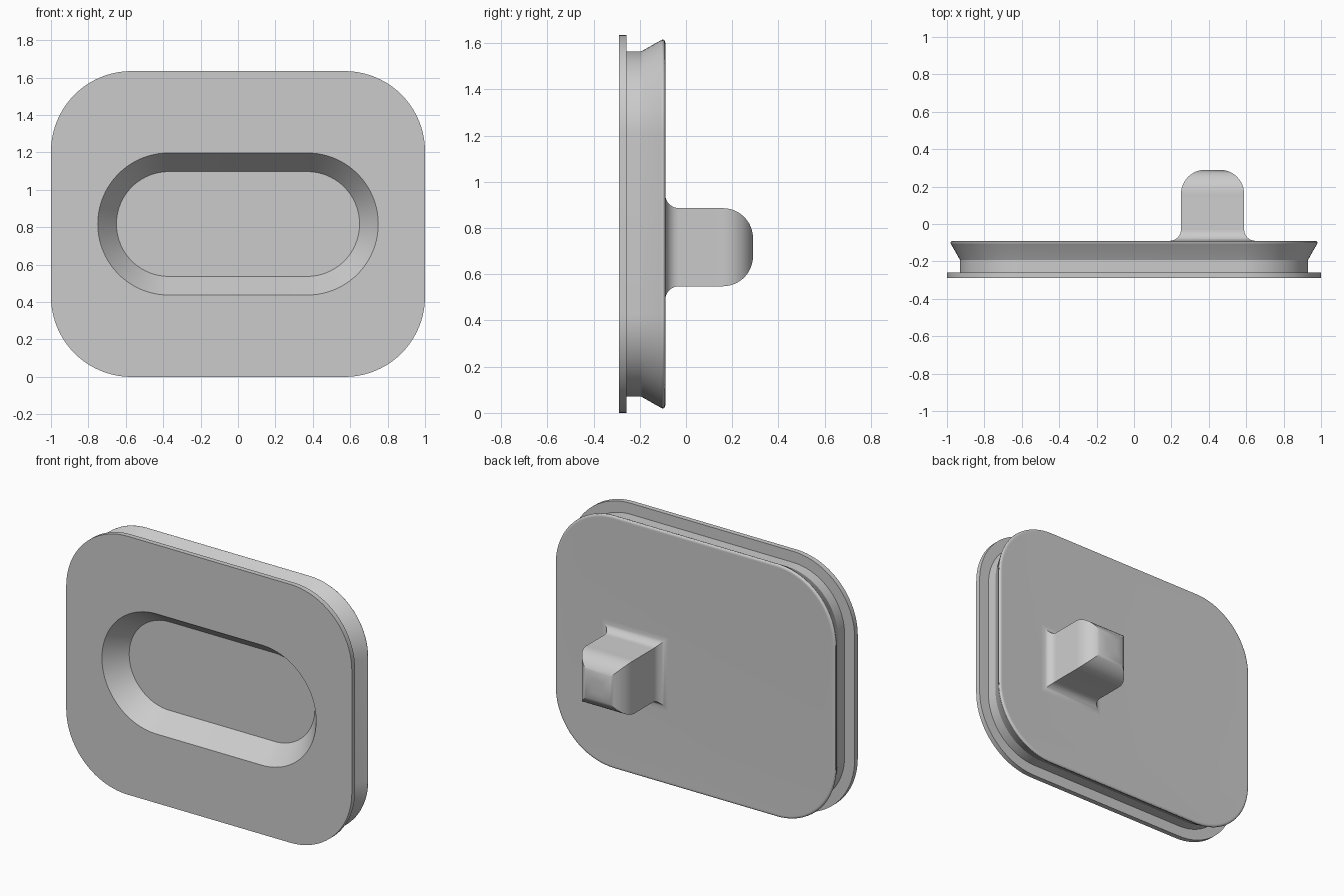
import bpy, bmesh, math

if "Cube" in bpy.data.objects:
    bpy.data.objects.remove(bpy.data.objects["Cube"], do_unlink=True)

MID_Z = 0.8175

grey = bpy.data.materials.new("plain grey")
grey.use_nodes = True
colour = (0.6, 0.6, 0.6, 1)
grey.diffuse_color = colour
grey.node_tree.nodes["Principled BSDF"].inputs["Base Color"].default_value = colour


def rounded_ring(cx, cz, r, y, steps=20):
    """Rounded rectangle at depth y; cx, cz are the corner centres."""
    pts = []
    for k, (sx, sz) in enumerate([(1, 1), (-1, 1), (-1, -1), (1, -1)]):
        for i in range(steps + 1):
            a = (k + i / steps) * math.pi / 2
            pts.append((sx * cx + r * math.cos(a), y, sz * cz + r * math.sin(a)))
    return pts


def square_ring(h, y):
    return [(h, y, h), (-h, y, h), (-h, y, -h), (h, y, -h)]


def loft(name, rings, location, cap_start=True):
    """Skin a stack of matching rings and cap the ends."""
    bm = bmesh.new()
    loops = [[bm.verts.new(p) for p in ring] for ring in rings]
    n = len(loops[0])
    for a, b in zip(loops, loops[1:]):
        for i in range(n):
            j = (i + 1) % n
            bm.faces.new((a[i], a[j], b[j], b[i]))
    if cap_start:
        bm.faces.new(loops[0])
    bm.faces.new(loops[-1])
    bmesh.ops.remove_doubles(bm, verts=bm.verts, dist=0.0001)
    bmesh.ops.recalc_face_normals(bm, faces=bm.faces)
    mesh = bpy.data.meshes.new(name)
    bm.to_mesh(mesh)
    bm.free()
    mesh.materials.append(grey)
    ob = bpy.data.objects.new(name, mesh)
    ob.location = location
    bpy.context.collection.objects.link(ob)
    bpy.ops.object.select_all(action='DESELECT')
    ob.select_set(True)
    bpy.context.view_layer.objects.active = ob
    bpy.ops.object.shade_smooth_by_angle(angle=math.radians(28))
    return ob


# Panel: recess floor, sloped wall, front flange, groove, flared lip, flat back
rings = [rounded_ring(0.37, 0, 0.28, -0.16),
         rounded_ring(0.37, 0, 0.38, -0.29)]
rim = [(0, -0.29), (0, -0.258), (0.07, -0.258), (0.07, -0.193), (0.022, -0.108)]
lip = 0.014
for i in range(6):
    a = math.radians(-30 + 24 * i)
    rim.append((0.033 - lip * math.cos(a), -0.101 + lip * math.sin(a) * 0.8))
rim.append((0.04, -0.09))
rings += [rounded_ring(0.57, 0.3875, 0.43 - inset, y) for inset, y in rim]
loft("panel", rings, (0, 0, MID_Z))

# Peg: square section with a flared foot and a rounded tip, mitred at the corners
half, foot, tip = 0.169, 0.06, 0.13
base, end = -0.09, 0.29
profile = []
for i in range(9):
    a = i / 8 * math.pi / 2
    profile.append((half + foot * (1 - math.sin(a)), base + foot * (1 - math.cos(a))))
for i in range(13):
    a = i / 12 * math.pi / 2
    profile.append((half - tip * (1 - math.cos(a)), end - tip * (1 - math.sin(a))))
loft("back_peg", [square_ring(h, y) for h, y in profile], (0.42, 0, 0.717), cap_start=False)
